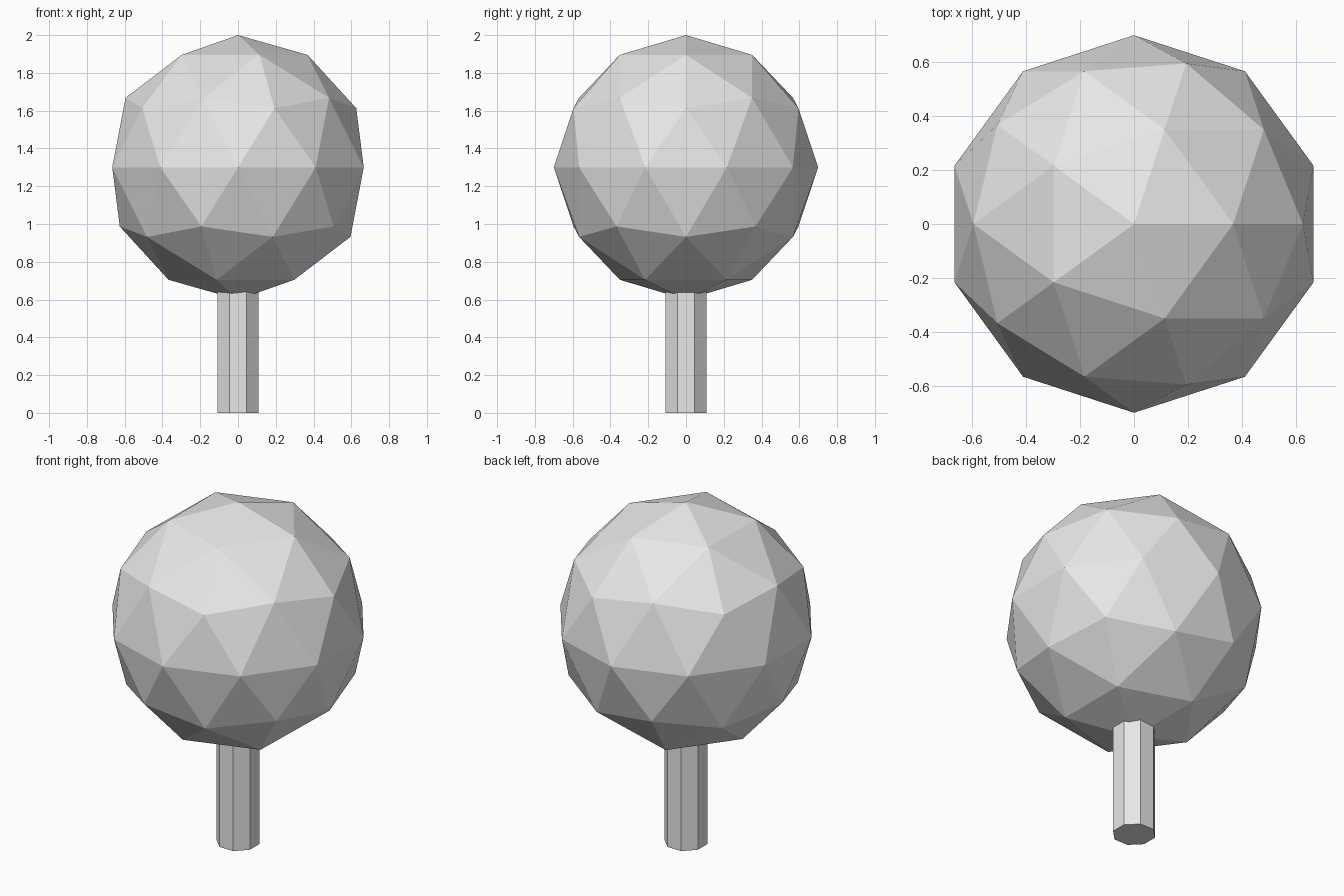
import bpy
from math import radians

cube = bpy.data.objects.get("Cube")
if cube:
    bpy.data.objects.remove(cube, do_unlink=True)

# One plain grey for the whole tree
grey = bpy.data.materials.new("light_grey")
grey.use_nodes = True
colour = (0.8, 0.8, 0.8, 1)
grey.diffuse_color = colour
grey.node_tree.nodes["Principled BSDF"].inputs["Base Color"].default_value = colour


def finish(name):
    obj = bpy.context.object
    obj.name = obj.data.name = name
    obj.data.materials.append(grey)
    bpy.ops.object.shade_flat()


# Faceted round crown
bpy.ops.mesh.primitive_ico_sphere_add(subdivisions=2, radius=0.7, location=(0, 0, 1.3))
finish("crown")

# Eight-sided trunk, a flat side to the front, its top sunk into the crown
height = 0.75
bpy.ops.mesh.primitive_cylinder_add(
    vertices=8, radius=0.117, depth=height,
    location=(0, 0, height / 2), rotation=(0, 0, radians(22.5)))
finish("trunk")
